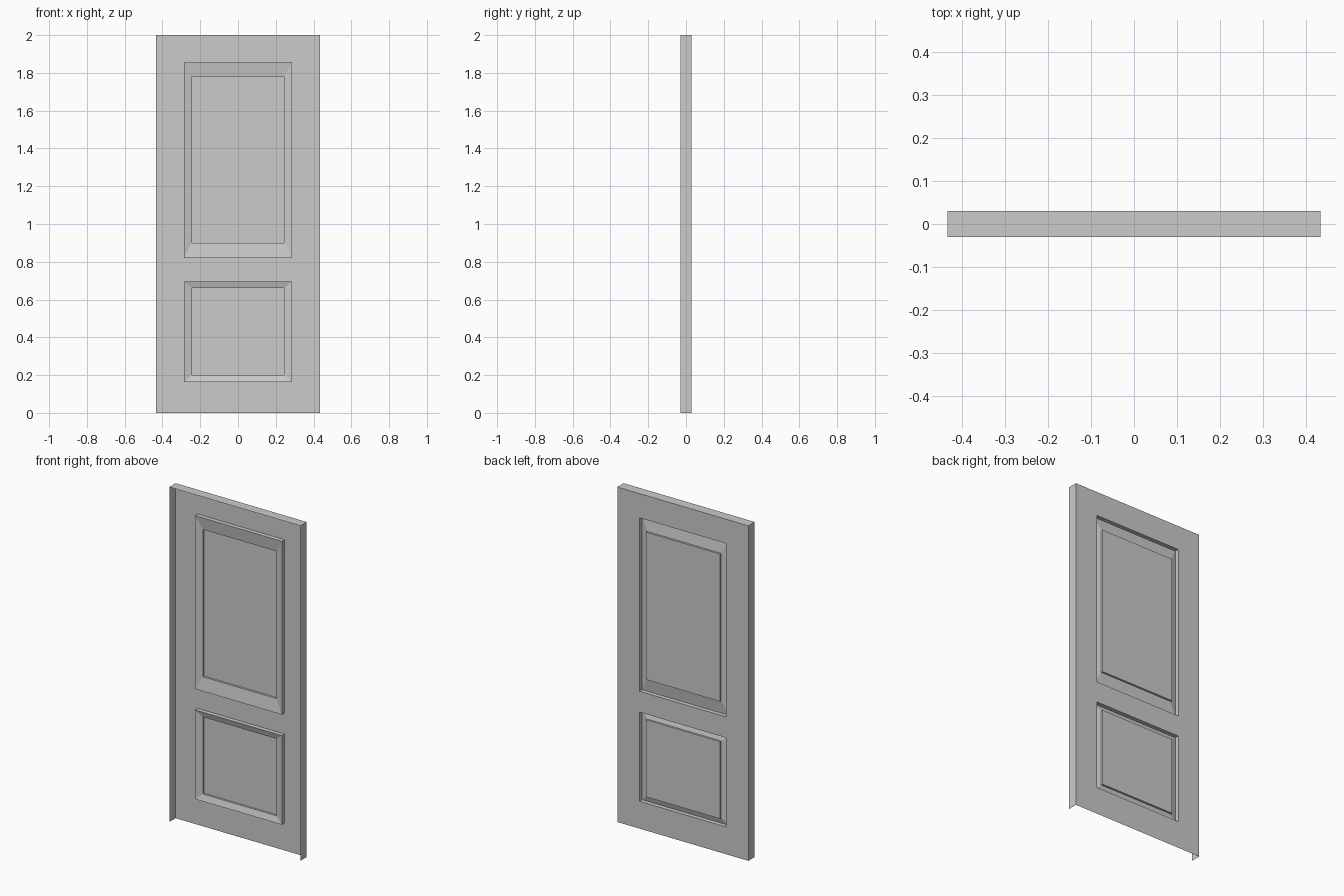
import bpy, bmesh

if "Cube" in bpy.data.objects:
    bpy.data.objects.remove(bpy.data.objects["Cube"])

W, D, H = 0.433, 0.03, 2.0          # half width, half depth, height
GROOVE, SLOPE, FIELD = 0.005, 0.016, 0.028   # y levels of the moulding

# Each panel: outer rectangle and raised inner rectangle (x0, z0, x1, z1)
panels = [((-0.286, 0.82, 0.286, 1.855), (-0.244, 0.90, 0.244, 1.78)),
          ((-0.286, 0.163, 0.286, 0.695), (-0.244, 0.20, 0.244, 0.66))]


def loop(bm, rect, y):
    x0, z0, x1, z1 = rect
    return [bm.verts.new((x, y, z)) for x, z in ((x0, z0), (x1, z0), (x1, z1), (x0, z1))]


def bridge(bm, a, b):
    for i in range(4):
        j = (i + 1) % 4
        bm.faces.new((a[i], b[i], b[j], a[j]))


def finish(bm, name):
    bmesh.ops.remove_doubles(bm, verts=bm.verts, dist=1e-5)
    me = bpy.data.meshes.new(name)
    bm.to_mesh(me)
    bm.free()
    ob = bpy.data.objects.new(name, me)
    bpy.context.collection.objects.link(ob)


# Door shell: pierced back skin plus side and top returns; front and bottom open
bm = bmesh.new()
(lo, _), (hi, _) = panels[1], panels[0]
xs = [-W, lo[0], lo[2], W]
zs = [0, lo[1], lo[3], hi[1], hi[3], H]
for i in range(3):
    for k in range(5):
        if i == 1 and k in (1, 3):
            continue                  # openings for the moulded panels
        q = loop(bm, (xs[i], zs[k], xs[i + 1], zs[k + 1]), D)
        bm.faces.new(q[::-1])
bmesh.ops.remove_doubles(bm, verts=bm.verts, dist=1e-5)
bmesh.ops.dissolve_limit(bm, angle_limit=0.01, verts=bm.verts, edges=bm.edges)
back, front = loop(bm, (-W, 0, W, H), D), loop(bm, (-W, 0, W, H), -D)
for i in (1, 2, 3):
    j = (i + 1) % 4
    bm.faces.new((front[i], back[i], back[j], front[j]))
finish(bm, "door_shell")

# Moulded panels: step in, slope out, step out to a flat raised field
for name, (outer, inner) in zip(("upper_panel", "lower_panel"), panels):
    bm = bmesh.new()
    rings = [loop(bm, outer, D), loop(bm, outer, GROOVE),
             loop(bm, inner, SLOPE), loop(bm, inner, FIELD)]
    for a, b in zip(rings, rings[1:]):
        bridge(bm, a, b)
    bm.faces.new(rings[-1][::-1])
    bmesh.ops.recalc_face_normals(bm, faces=bm.faces)
    if bm.faces[:][-1].normal.y < 0:
        bmesh.ops.reverse_faces(bm, faces=bm.faces)
    finish(bm, name)
